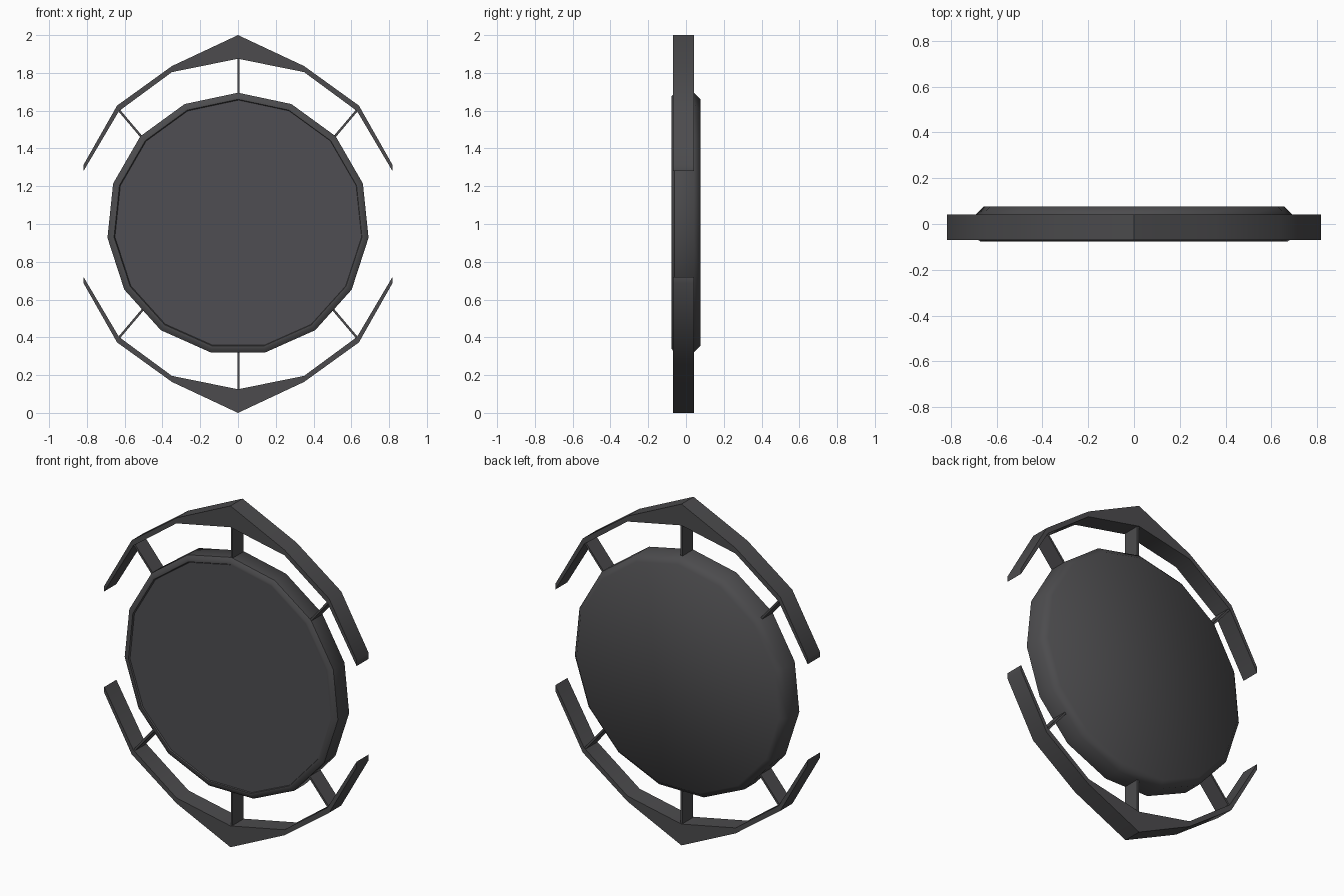
import bpy, bmesh, math
from mathutils import Vector

if "Cube" in bpy.data.objects:
    bpy.data.objects.remove(bpy.data.objects["Cube"])


def material(name, rgb):
    m = bpy.data.materials.new(name)
    m.diffuse_color = (*rgb, 1)
    m.use_nodes = True
    m.node_tree.nodes["Principled BSDF"].inputs["Base Color"].default_value = m.diffuse_color
    return m


DARK = material("dark grey metal", (0.072, 0.071, 0.075))
PANEL = material("grey panel", (0.078, 0.076, 0.084))


def finish(name, bm, mat, angle=35):
    bmesh.ops.recalc_face_normals(bm, faces=bm.faces[:])
    me = bpy.data.meshes.new(name)
    bm.to_mesh(me)
    bm.free()
    ob = bpy.data.objects.new(name, me)
    bpy.context.collection.objects.link(ob)
    me.materials.append(mat)
    bpy.ops.object.select_all(action='DESELECT')
    ob.select_set(True)
    bpy.context.view_layer.objects.active = ob
    bpy.ops.object.shade_smooth_by_angle(angle=math.radians(angle))
    return ob


def lathe(name, profile, mat, sides=15, cx=0.0, angle=50):
    """Closed 15-sided body from (radius, y) rings, axis along y at z = 1."""
    bm = bmesh.new()
    rings = []
    for r, y in profile:
        rings.append([bm.verts.new((cx + r * math.sin(2 * math.pi * i / sides), y,
                                    1 + r * math.cos(2 * math.pi * i / sides)))
                      for i in range(sides)])
    for a, b in zip(rings, rings[1:]):
        for i in range(sides):
            j = (i + 1) % sides
            bm.faces.new((a[i], a[j], b[j], b[i]))
    bm.faces.new(rings[0])
    bm.faces.new(rings[-1])
    return finish(name, bm, mat, angle)


def extrude(name, outline, y0, y1, mat, angle=35):
    """Prism from an (x, z) outline between two depths."""
    bm = bmesh.new()
    f = bm.faces.new([bm.verts.new((x, y0, z)) for x, z in outline])
    new = bmesh.ops.extrude_face_region(bm, geom=[f])["geom"]
    bmesh.ops.translate(bm, vec=(0, y1 - y0, 0),
                        verts=[v for v in new if isinstance(v, bmesh.types.BMVert)])
    return finish(name, bm, mat, angle)


# Round body: recessed front seat, rim, side wall, bevelled back
lathe("disc_body", [(0.655, -0.066), (0.66, -0.077), (0.675, -0.077), (0.695, -0.062),
                    (0.695, 0.042), (0.66, 0.077)], DARK)
# Flat front panel set just inside the rim
lathe("front_panel", [(0.656, -0.072), (0.656, -0.06)], PANEL, cx=0.003, angle=20)

# Arched guards, thick at the point and thin at the tips
outer = [(0, 2.0), (0.35, 1.836), (0.64, 1.627), (0.818, 1.313)]
inner = [(0, 1.875), (0.35, 1.804), (0.63, 1.598), (0.818, 1.28)]
upper = (outer + inner[::-1] + [(-x, z) for x, z in inner[1:]]
         + [(-x, z) for x, z in outer[:0:-1]])
lower = [(x, 2 - z) for x, z in upper]
extrude("upper_guard", upper, -0.07, 0.042, DARK)
extrude("lower_guard", lower, -0.07, 0.042, DARK)


# Thin plates joining the guards to the disc
def strut(name, a, b, t=0.006):
    a, b = Vector(a), Vector(b)
    d = (b - a).normalized()
    n = Vector((-d.y, d.x)) * t
    extrude(name, [a + n, b + n, b - n, a - n], -0.062, 0.036, DARK)


for label, s in (("upper", 1), ("lower", -1)):
    strut(label + "_centre_strut", (0.003, 1 + 0.66 * s), (0.003, 1 + 0.89 * s))
    for side, x in (("right", 1), ("left", -1)):
        strut(f"{label}_{side}_strut", (0.48 * x, 1 + 0.425 * s), (0.635 * x, 1 + 0.608 * s))
